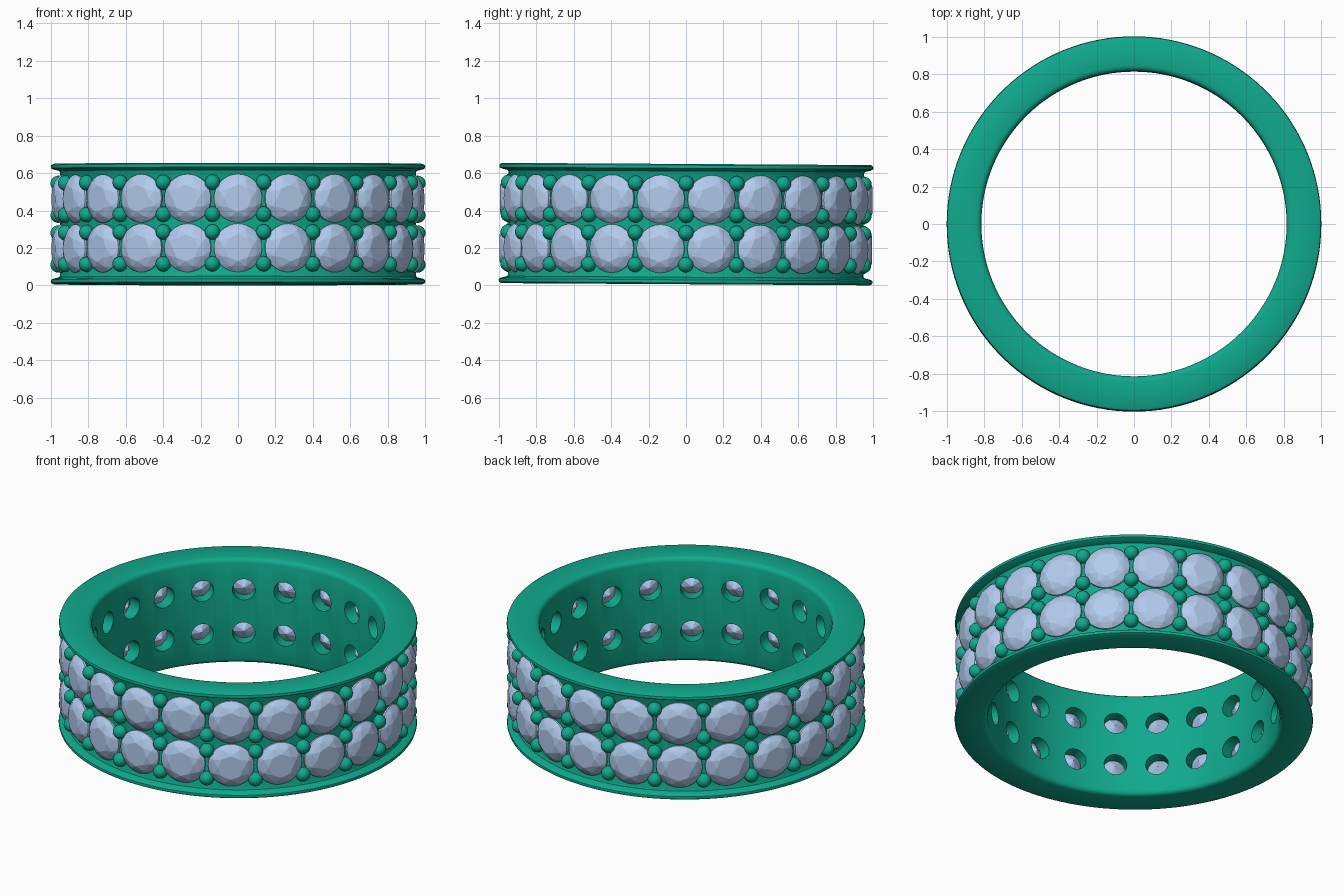
import bpy, bmesh, math
from mathutils import Matrix, Vector

if "Cube" in bpy.data.objects:
    bpy.data.objects.remove(bpy.data.objects["Cube"])

N = 22                       # stones per row
ROWS = (-0.1325, 0.1325)     # row heights about the ring's middle
STEP = 2 * math.pi / N
# the ring stands with a very slight lean
PLACE = Matrix.Translation((0, 0, 0.3275)) @ Matrix.Rotation(-0.006, 4, 'X')


def material(name, rgb):
    m = bpy.data.materials.new(name)
    m.diffuse_color = (*rgb, 1)
    m.use_nodes = True
    m.node_tree.nodes["Principled BSDF"].inputs["Base Color"].default_value = m.diffuse_color
    return m


metal = material("green_metal", (0.005, 0.40, 0.27))
gem = material("pale_blue_stone", (0.45, 0.60, 0.85))


def finish(bm, name, mat=None):
    bmesh.ops.recalc_face_normals(bm, faces=bm.faces)
    me = bpy.data.meshes.new(name)
    bm.to_mesh(me)
    bm.free()
    ob = bpy.data.objects.new(name, me)
    bpy.context.collection.objects.link(ob)
    if mat:
        me.materials.append(mat)
    ob.matrix_world = PLACE
    return ob


def smooth(ob, angle):
    bpy.ops.object.select_all(action='DESELECT')
    ob.select_set(True)
    bpy.context.view_layer.objects.active = ob
    bpy.ops.object.shade_smooth_by_angle(angle=math.radians(angle))


def outward(angle, z):
    """Frame whose local z points away from the ring axis."""
    return (Matrix.Rotation(angle - math.pi / 2, 4, 'Z')
            @ Matrix.Translation((0, 0, z)) @ Matrix.Rotation(math.pi / 2, 4, 'Y'))


# Band: upper half of the section (radius, height), mirrored, then lathed
half = [(0.95, 0.275), (0.955, 0.284), (0.988, 0.292), (0.998, 0.298), (1.0, 0.306),
        (0.997, 0.315), (0.985, 0.3215), (0.845, 0.3215), (0.83, 0.318),
        (0.82, 0.309), (0.815, 0.295)]
section = half + [(r, -z) for r, z in reversed(half)]
SEG = 132
bm = bmesh.new()
loops = []
for i in range(SEG):
    a = 2 * math.pi * i / SEG
    loops.append([bm.verts.new((r * math.cos(a), r * math.sin(a), z)) for r, z in section])
for i in range(SEG):
    p, q = loops[i], loops[(i + 1) % SEG]
    for k in range(len(section)):
        j = (k + 1) % len(section)
        bm.faces.new((p[k], q[k], q[j], p[j]))
band = finish(bm, "band", metal)

# Round holes behind every stone
bm = bmesh.new()
for z in ROWS:
    for i in range(N):
        bmesh.ops.create_cone(bm, cap_ends=True, segments=24, radius1=0.064, radius2=0.064,
                              depth=0.3, matrix=outward(i * STEP, z) @ Matrix.Translation((0, 0, 0.88)))
cutter = finish(bm, "hole_cutter")
cutter.hide_render = True
mod = band.modifiers.new("holes", 'BOOLEAN')
mod.object = cutter
mod.solver = 'EXACT'
bpy.context.view_layer.objects.active = band
bpy.ops.object.modifier_apply(modifier=mod.name)
bpy.data.objects.remove(cutter)
smooth(band, 35)

# One faceted stone: rings of (distance from axis, radius, sides, turn), wrapped in a hull
rings = [(0.996, 0.072, 8, 0), (0.981, 0.106, 8, 0.5), (0.957, 0.129, 32, 0),
         (0.946, 0.129, 32, 0), (0.875, 0.052, 8, 0.5), (0.838, 0.0, 1, 0)]
bm = bmesh.new()
for d, r, n, turn in rings:
    for k in range(n):
        a = 2 * math.pi * (k + turn) / n
        bm.verts.new((r * math.cos(a), r * math.sin(a), d))
bmesh.ops.convex_hull(bm, input=bm.verts)
stone = bpy.data.meshes.new("stone_shape")
bm.to_mesh(stone)
bm.free()

# Two rows of stones
for z, name in zip(ROWS, ("lower_stones", "upper_stones")):
    bm = bmesh.new()
    for i in range(N):
        start = len(bm.verts)
        bm.from_mesh(stone)
        bm.verts.ensure_lookup_table()
        bmesh.ops.transform(bm, matrix=outward(i * STEP, z), verts=bm.verts[start:])
    finish(bm, name, gem)
bpy.data.meshes.remove(stone)

# Bead prongs between the stones
bm = bmesh.new()
for z in ROWS:
    for dz in (-0.085, 0.085):
        for i in range(N):
            bmesh.ops.create_uvsphere(bm, u_segments=20, v_segments=12, radius=0.041,
                                      matrix=outward((i + 0.5) * STEP, z + dz)
                                      @ Matrix.Translation((0, 0, 0.96)))
smooth(finish(bm, "bead_prongs", metal), 60)
